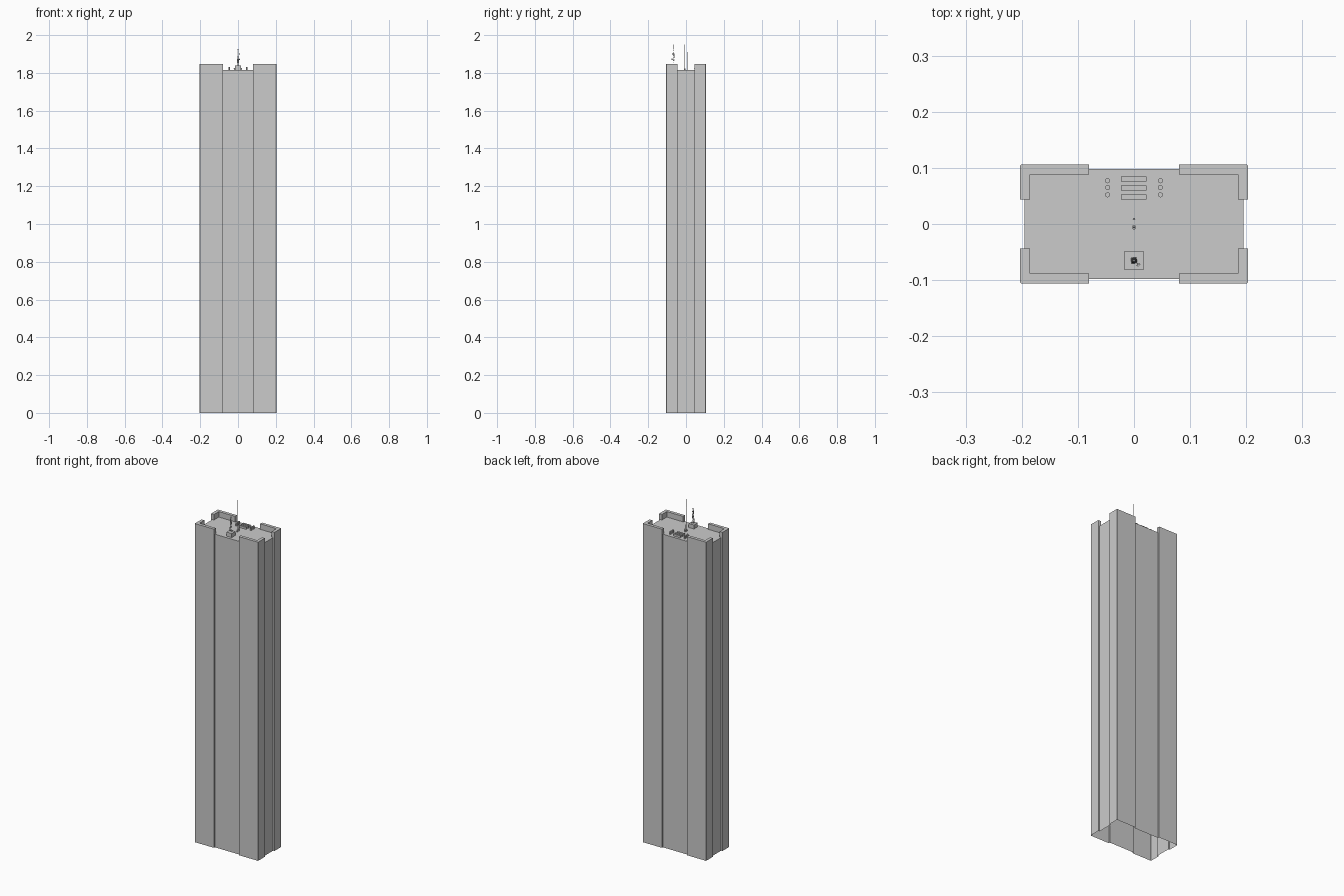
import bpy, bmesh, math
from mathutils import Vector

if "Cube" in bpy.data.objects:
    bpy.data.objects.remove(bpy.data.objects["Cube"])

ROOF, TOP = 1.815, 1.847
X, Y = 0.203, 0.106        # outer corner piers
XR, YR = 0.195, 0.098      # recessed wall planes
XG, YG = 0.08, 0.044       # half widths of the recesses
C = 0.002                  # tiny corner chamfer


def finish(name, bm):
    bmesh.ops.recalc_face_normals(bm, faces=bm.faces)
    me = bpy.data.meshes.new(name)
    bm.to_mesh(me)
    bm.free()
    ob = bpy.data.objects.new(name, me)
    bpy.context.collection.objects.link(ob)
    return ob


def prism(bm, outline, z0, z1, bottom=True):
    low = [bm.verts.new((x, y, z0)) for x, y in outline]
    high = [bm.verts.new((x, y, z1)) for x, y in outline]
    n = len(outline)
    for i in range(n):
        j = (i + 1) % n
        bm.faces.new((low[i], low[j], high[j], high[i]))
    bm.faces.new(high)
    if bottom:
        bm.faces.new(low[::-1])


def box(bm, x0, x1, y0, y1, z0, z1):
    prism(bm, [(x0, y0), (x1, y0), (x1, y1), (x0, y1)], z0, z1)


def rod(bm, a, b, r0, r1=None, sides=4):
    a, b = Vector(a), Vector(b)
    d = b - a
    geo = bmesh.ops.create_cone(bm, cap_ends=True, segments=sides, radius1=r0,
                                radius2=r0 if r1 is None else r1, depth=d.length)
    rot = d.to_track_quat('Z', 'Y').to_matrix()
    for v in geo['verts']:
        v.co = rot @ v.co + (a + b) / 2


# tower walls and roof: hollow, open underneath
quarter = [(XR, YG), (X, YG), (X, Y - C), (X - C, Y), (XG, Y), (XG, YR)]
outline = []
for sx, sy in ((1, 1), (-1, 1), (-1, -1), (1, -1)):
    pts = [(sx * x, sy * y) for x, y in quarter]
    outline += pts if sx * sy > 0 else pts[::-1]
bm = bmesh.new()
prism(bm, outline, 0, ROOF, bottom=False)
finish("tower_shell", bm)

# L-shaped parapets on the four corners
xi, yi = 0.185, 0.088
ell = [(xi, YG), (X, YG), (X, Y - C), (X - C, Y), (XG, Y), (XG, yi), (xi, yi)]
for sx, sy, label in ((1, 1, "back_right"), (-1, 1, "back_left"),
                      (-1, -1, "front_left"), (1, -1, "front_right")):
    bm = bmesh.new()
    prism(bm, [(sx * x, sy * y) for x, y in ell], ROOF, TOP, bottom=False)
    finish("parapet_" + label, bm)

# plant box carrying the lattice mast
MY = -0.065
bm = bmesh.new()
box(bm, -0.017, 0.017, MY - 0.017, MY + 0.017, ROOF, 1.838)
finish("plant_box", bm)

# tapered lattice mast with braces
bm = bmesh.new()
Z0, Z1, LEVELS = 1.838, 1.925, 6


def leg(i, t):
    w = 0.005 * (1 - t) + 0.0015 * t
    sx, sy = ((1, 1), (-1, 1), (-1, -1), (1, -1))[i % 4]
    return (sx * w, MY + sy * w, Z0 + (Z1 - Z0) * t)


for i in range(4):
    rod(bm, leg(i, 0), leg(i, 1), 0.0006)
    for k in range(LEVELS):
        t0, t1 = k / LEVELS, (k + 1) / LEVELS
        rod(bm, leg(i, t0), leg(i + 1, t1), 0.0004)
        rod(bm, leg(i, t1), leg(i + 1, t1), 0.0004)
rod(bm, (0, MY, Z1), (0, MY, 1.95), 0.0008)
finish("lattice_mast", bm)

# small dishes on the lattice mast
bm = bmesh.new()
for x, y, z in ((0.007, -0.072, 1.872), (0.006, -0.07, 1.9)):
    p = Vector((x, y, z))
    out = Vector((0.6, -0.8, 0))
    rod(bm, p, p + out * 0.003, 0.001, 0.004, 10)
    rod(bm, (0.002, MY - 0.002, z), p, 0.0006)
finish("mast_dishes", bm)

# tall stepped antenna and short whip antenna
bm = bmesh.new()
for z0, z1, r in ((ROOF, 1.822, 0.004), (1.822, 1.89, 0.002),
                  (1.89, 1.95, 0.0013), (1.95, 2.0, 0.0006)):
    rod(bm, (0, -0.006, z0), (0, -0.006, z1), r, sides=12)
finish("tall_antenna", bm)
bm = bmesh.new()
rod(bm, (0, 0.009, ROOF), (0, 0.009, 1.91), 0.0016, 0.0008, 8)
finish("whip_antenna", bm)

# three long ventilation units with overhanging lids
bm = bmesh.new()
for y in (0.048, 0.064, 0.080):
    box(bm, -0.022, 0.022, y - 0.0035, y + 0.0035, ROOF, 1.824)
    box(bm, -0.023, 0.022, y - 0.0047, y + 0.0047, 1.824, 1.827)
finish("vent_units", bm)

# two rows of round vent pipes
bm = bmesh.new()
for x in (-0.047, 0.047):
    for y in (0.052, 0.065, 0.077):
        rod(bm, (x, y, ROOF), (x, y, 1.832), 0.0045, sides=16)
pipes = finish("vent_pipes", bm)
for ob in (pipes, bpy.data.objects["tall_antenna"]):
    bpy.ops.object.select_all(action='DESELECT')
    ob.select_set(True)
    bpy.context.view_layer.objects.active = ob
    bpy.ops.object.shade_smooth_by_angle(angle=math.radians(35))
